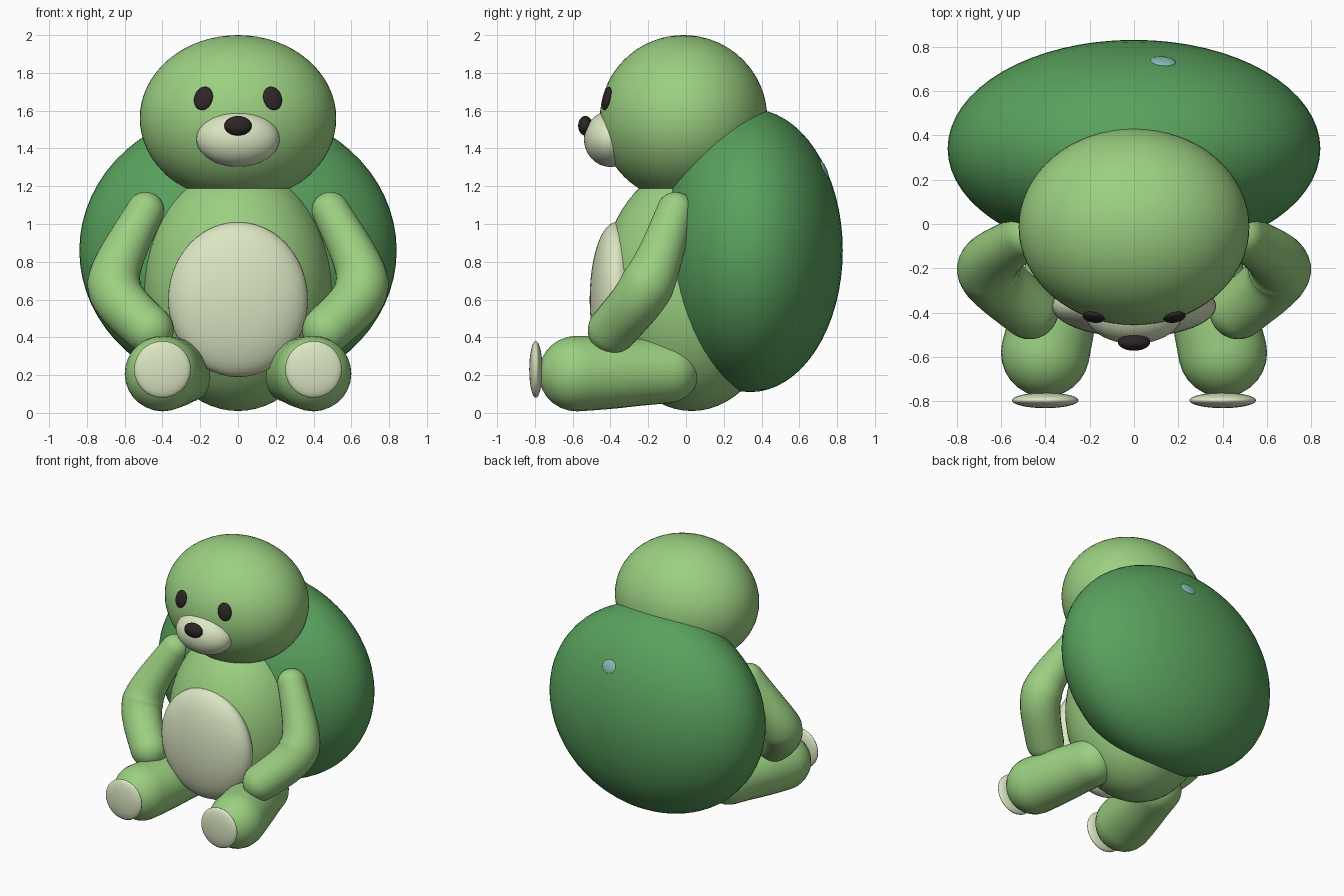
import bpy, bmesh
from math import radians, sin, cos, pi
from mathutils import Vector, Matrix
from mathutils.geometry import interpolate_bezier

if "Cube" in bpy.data.objects:
    bpy.data.objects.remove(bpy.data.objects["Cube"])


def material(name, rgb):
    m = bpy.data.materials.new(name)
    m.diffuse_color = (*rgb, 1)
    m.use_nodes = True
    m.node_tree.nodes["Principled BSDF"].inputs["Base Color"].default_value = m.diffuse_color
    return m


LIGHT = material("light_green", (0.33, 0.63, 0.22))
DARK = material("dark_green", (0.10, 0.36, 0.11))
CREAM = material("cream", (0.71, 0.79, 0.54))
BLACK = material("near_black", (0.026, 0.019, 0.019))
GLINT = material("pale_blue", (0.24, 0.51, 0.48))


def finish(bm, name, mat):
    bmesh.ops.recalc_face_normals(bm, faces=bm.faces)
    for f in bm.faces:
        f.smooth = True
    me = bpy.data.meshes.new(name)
    bm.to_mesh(me)
    bm.free()
    me.materials.append(mat)
    ob = bpy.data.objects.new(name, me)
    bpy.context.collection.objects.link(ob)
    return ob


def ellipsoid(name, loc, radii, mat, rot=(0, 0, 0), seg=48):
    bm = bmesh.new()
    bmesh.ops.create_uvsphere(bm, u_segments=seg, v_segments=seg // 2, radius=1)
    bmesh.ops.scale(bm, vec=radii, verts=bm.verts)
    ob = finish(bm, name, mat)
    ob.location = loc
    ob.rotation_euler = [radians(a) for a in rot]
    return ob


def limb(name, start, bend, end, r, mat, seg=28, steps=24, cap=7):
    """Round-ended tube along a bent path; r = radii at start, middle, end."""
    pts = interpolate_bezier(start, bend, bend, end, steps + 1)
    rings = []
    for i, p in enumerate(pts):
        t = i / steps
        rad = r[0] + (r[1] - r[0]) * 2 * t if t < 0.5 else r[1] + (r[2] - r[1]) * (2 * t - 1)
        tan = (pts[min(i + 1, steps)] - pts[max(i - 1, 0)]).normalized()
        rings.append((p, tan, rad))

    def dome(ring, sign):
        p, tan, rad = ring
        return [(p + tan * sign * rad * sin(a), tan, rad * cos(a))
                for a in (pi / 2 * k / cap for k in range(1, cap))]
    tips = [rings[0][0] - rings[0][1] * r[0], rings[-1][0] + rings[-1][1] * r[2]]
    rings = dome(rings[0], -1)[::-1] + rings + dome(rings[-1], 1)

    bm = bmesh.new()
    loops, q, last = [], Vector((0, 0, 1)).rotation_difference(rings[0][1]), rings[0][1]
    for p, tan, rad in rings:
        q = last.rotation_difference(tan) @ q
        last = tan
        loops.append([bm.verts.new(p + q @ Vector((rad * cos(2 * pi * k / seg), rad * sin(2 * pi * k / seg), 0)))
                      for k in range(seg)])
    for a, b in zip(loops, loops[1:]):
        for k in range(seg):
            n = (k + 1) % seg
            bm.faces.new((a[k], a[n], b[n], b[k]))
    for tip, loop in zip(tips, (loops[0], loops[-1])):
        v = bm.verts.new(tip)
        for k in range(seg):
            bm.faces.new((v, loop[k], loop[(k + 1) % seg]))
    return finish(bm, name, mat)


# Main masses
ellipsoid("body", (0, 0.03, 0.66), (0.50, 0.48, 0.65), LIGHT, seg=64)
ellipsoid("head", (0, -0.013, 1.56), (0.52, 0.443, 0.44), LIGHT, seg=64)
ellipsoid("shell", (0, 0.34, 0.86), (0.84, 0.49, 0.75), DARK, seg=64)
ellipsoid("belly_patch", (0, -0.37, 0.60), (0.37, 0.14, 0.41), CREAM)

# Face
ellipsoid("muzzle", (0, -0.40, 1.45), (0.22, 0.14, 0.148), CREAM)
ellipsoid("nose", (0, -0.533, 1.52), (0.073, 0.038, 0.052), BLACK, seg=32)

# Small glint on the back of the shell
ellipsoid("shell_glint", (0.13, 0.732, 1.285), (0.058, 0.014, 0.05), GLINT, rot=(22, 0, -5), seg=24)

# Mirrored parts
for s, side in ((-1, "right"), (1, "left")):
    ellipsoid(side + "_eye", (s * 0.183, -0.42, 1.665), (0.05, 0.02, 0.064), BLACK,
              rot=(-14, -s * 12, s * 16), seg=32)
    limb(side + "_arm", Vector((s * 0.49, -0.055, 1.07)), Vector((s * 0.715, -0.195, 0.66)),
         Vector((s * 0.47, -0.39, 0.44)), (0.10, 0.143, 0.13), LIGHT)
    foot, hip = Vector((s * 0.40, -0.58, 0.208)), Vector((s * 0.29, -0.10, 0.22))
    limb(side + "_leg", foot, (foot + hip) / 2, hip, (0.20, 0.187, 0.17), LIGHT)
    ellipsoid(side + "_foot_pad", (s * 0.40, -0.795, 0.23), (0.15, 0.035, 0.15), CREAM, seg=32)
